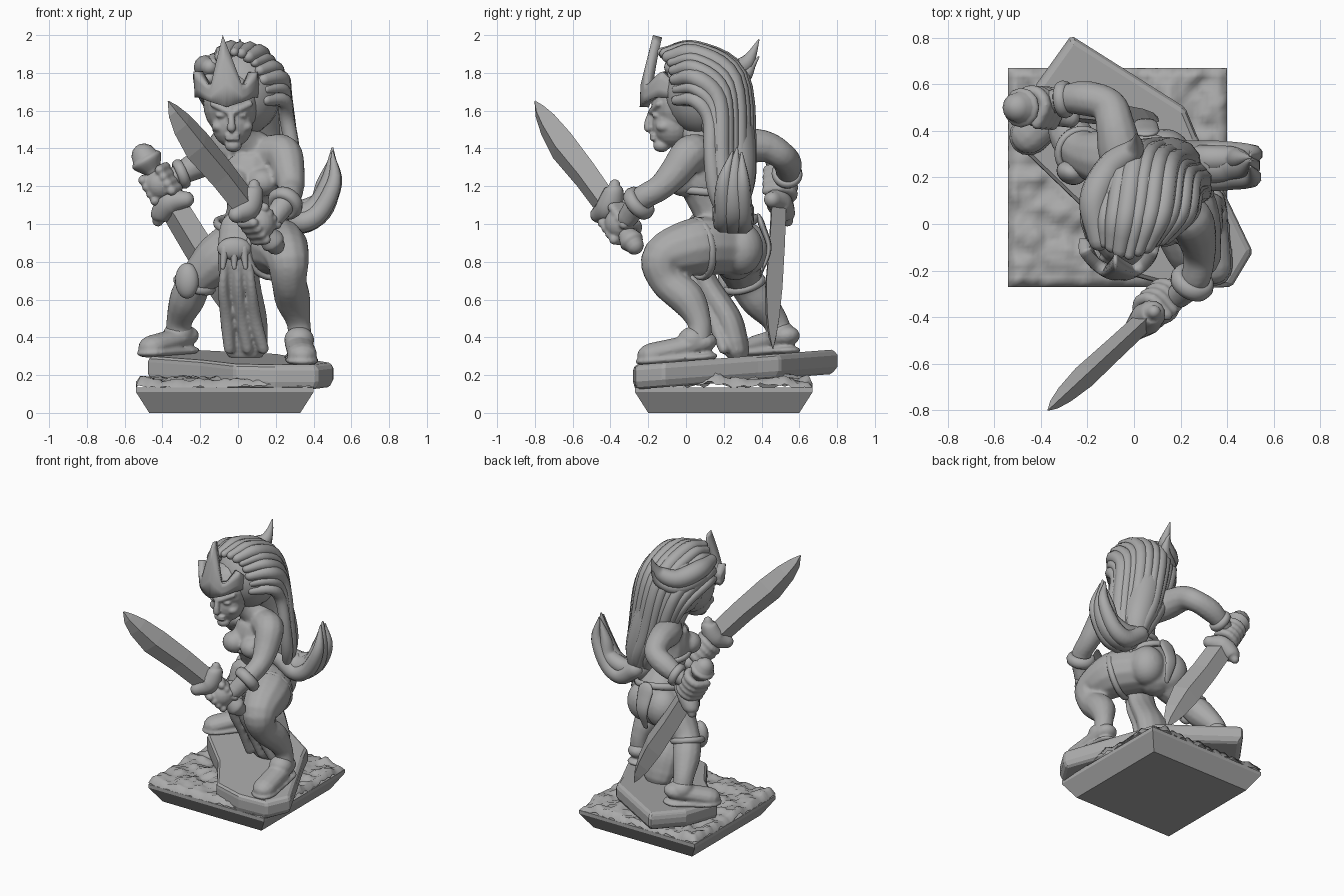
import bpy, bmesh, math
from mathutils import Vector, Matrix, noise

default = bpy.data.objects.get("Cube")
if default:
    bpy.data.objects.remove(default, do_unlink=True)

grey = bpy.data.materials.new("stone grey")
grey.use_nodes = True
tone = (0.4, 0.4, 0.4, 1)
grey.diffuse_color = tone
grey.node_tree.nodes["Principled BSDF"].inputs["Base Color"].default_value = tone


def finish(name, bm, voxel=0, smooth=True, bevel=0, solid=0):
    """Turn a bmesh into a named object with optional modifiers."""
    bmesh.ops.recalc_face_normals(bm, faces=bm.faces)
    mesh = bpy.data.meshes.new(name)
    bm.to_mesh(mesh)
    bm.free()
    mesh.materials.append(grey)
    obj = bpy.data.objects.new(name, mesh)
    bpy.context.collection.objects.link(obj)
    for face in mesh.polygons:
        face.use_smooth = smooth
    if voxel:
        remesh = obj.modifiers.new("blend", "REMESH")
        remesh.mode = "VOXEL"
        remesh.voxel_size = voxel
        remesh.use_smooth_shade = True
        soften = obj.modifiers.new("soften", "SMOOTH")
        soften.iterations = 3
    if solid:
        obj.modifiers.new("thickness", "SOLIDIFY").thickness = solid
    if bevel:
        obj.modifiers.new("worn edges", "BEVEL").width = bevel


def ball(bm, centre, size, turn=0):
    place = Matrix.Translation(centre) @ Matrix.Rotation(turn, 4, "Z") @ Matrix.Diagonal((*size, 1))
    bmesh.ops.create_uvsphere(bm, u_segments=20, v_segments=12, radius=1, matrix=place)


def loft(bm, rings):
    rows = [[bm.verts.new(p) for p in ring] for ring in rings]
    for a, b in zip(rows, rows[1:]):
        for i in range(len(a)):
            j = (i + 1) % len(a)
            bm.faces.new((a[i], a[j], b[j], b[i]))
    bm.faces.new(rows[0])
    bm.faces.new(rows[-1])


def tube(bm, points, side=(1, 0, 0), flat=1, sides=12, steps=5):
    """Round-ended tapering tube through (x, y, z, radius) points."""
    pts = [Vector(p) for p in points]
    pts = [pts[0] * 2 - pts[1]] + pts + [pts[-1] * 2 - pts[-2]]
    path = []
    for a, b, c, d in zip(pts, pts[1:], pts[2:], pts[3:]):
        for k in range(steps):
            t = k / steps
            path.append((b * 2 + (c - a) * t + (a * 2 - b * 5 + c * 4 - d) * t * t
                         + (b * 3 - a - c * 3 + d) * t ** 3) / 2)
    path.append(pts[-2])
    spine = [(p.to_3d(), max(p.w, 0.004)) for p in path]
    first, last = spine[0], spine[-1]
    start = (spine[1][0] - first[0]).normalized()
    stop = (last[0] - spine[-2][0]).normalized()
    caps = [(math.sin(k), math.cos(k)) for k in (1.4, 1.0, 0.5)]
    spine = ([(first[0] - start * first[1] * s, first[1] * c) for s, c in caps] + spine
             + [(last[0] + stop * last[1] * s, last[1] * c) for s, c in reversed(caps)])
    rings, u = [], Vector(side)
    for i, (p, r) in enumerate(spine):
        ahead = (spine[min(i + 1, len(spine) - 1)][0] - spine[max(i - 1, 0)][0]).normalized()
        u = (u - ahead * u.dot(ahead)).normalized()
        v = ahead.cross(u)
        turns = [math.tau * k / sides for k in range(sides)]
        rings.append([p + u * r * math.cos(t) + v * r * flat * math.sin(t) for t in turns])
    loft(bm, rings)


def hoop(name, centre, axis, radius, thick):
    """Closed ring used for bracelets, bands and belts."""
    spin = Vector(axis).to_track_quat("Z", "Y").to_matrix()
    bm = bmesh.new()
    rows = []
    for i in range(28):
        a = math.tau * i / 28
        out = Vector((math.cos(a), math.sin(a), 0))
        row = []
        for k in range(8):
            b = math.tau * k / 8
            p = out * (radius + thick * math.cos(b)) + Vector((0, 0, thick * 1.3 * math.sin(b)))
            row.append(bm.verts.new(spin @ p + Vector(centre)))
        rows.append(row)
    for i in range(28):
        a, b = rows[i - 1], rows[i]
        for k in range(8):
            bm.faces.new((a[k - 1], a[k], b[k], b[k - 1]))
    finish(name, bm)


def sword(name, base, tip, edge, grip, knob):
    """Curved diamond-section blade with guard, grip and pommel."""
    base, tip = Vector(base), Vector(tip)
    along = (tip - base).normalized()
    wide = Vector(edge)
    wide = (wide - along * wide.dot(along)).normalized()
    thin = along.cross(wide)
    bm = bmesh.new()
    outline = ((0, -.08, .085), (.3, -.09, .085), (.6, -.115, .075), (.8, -.09, .055), (.92, -.055, .03), (1, -.004, .004))
    rings = []
    for t, low, high in outline:
        p, depth = base.lerp(tip, t), 0.27 * (high - low)
        mid = p + wide * (low + high) / 2
        rings.append([p + wide * low, mid + thin * depth, p + wide * high, mid - thin * depth])
    loft(bm, rings)
    finish(name + "_blade", bm, smooth=False)
    bm = bmesh.new()
    tube(bm, [(*(base + wide * w - along * b), r) for w, b, r in
              ((-.08, -.01, .045), (0, .02, .07), (.09, -.01, .055), (.12, -.03, .03))], side=along)
    tube(bm, [(*(base - along * grip * t), .04) for t in (0, .5, 1)])
    tube(bm, [(*(base - along * (grip + t)), r) for t, r in ((-.06, .045), (0, knob), (.03, knob * .8))])
    finish(name + "_hilt", bm)
    return along, wide, thin


# Square plinth with a tapered foot
bm = bmesh.new()
loft(bm, [[(sx * h - .07, sy * h + .2, z) for sx, sy in ((-1, -1), (1, -1), (1, 1), (-1, 1))]
          for h, z in ((.4, 0), (.47, .11), (.47, .135))])
finish("plinth", bm, smooth=False)

# Broken ground on top of the plinth
bm = bmesh.new()
bmesh.ops.create_grid(bm, x_segments=44, y_segments=44, size=.47, matrix=Matrix.Translation((-.07, .2, .13)))
for v in bm.verts:
    lump = noise.noise(v.co * 9) * .03 + abs(noise.noise(v.co * 18)) * .04
    v.co.z += .04 + lump
    if v.is_boundary:
        v.co.z = .13 + abs(lump)
finish("rubble", bm)

# Tilted rock slab
bm = bmesh.new()
plan = ((-.42, .6), (-.27, .81), (.22, .5), (.27, .38), (.51, -.12), (.42, -.27), (.2, -.28), (-.02, -.22), (-.2, .05), (-.48, .32))
loft(bm, [[(x * s, y * s, .265 + .075 * y + drop) for x, y in plan] for s, drop in ((.96, -.12), (1, -.08), (1, -.02), (.97, .01))])
finish("rock_slab", bm, smooth=False, bevel=.012)

# Torso, legs and arms blended into one body
bm = bmesh.new()
tube(bm, [(.04, .25, .85, .15), (.05, .22, .95, .155), (.06, .14, 1.08, .12), (.07, .09, 1.24, .145),
          (.08, .12, 1.37, .135), (.02, .04, 1.47, .07), (-.02, -.02, 1.56, .07)], flat=.9)
for x, y in ((-.02, -.005), (.13, -.015)):
    ball(bm, (x, y, 1.22), (.085, .085, .075))
for x, y in ((-.04, .32), (.13, .29)):
    ball(bm, (x, y, .87), (.12, .12, .14))
tube(bm, [(.12, .2, .88, .15), (.21, .05, .88, .155), (.26, -.12, .82, .12), (.27, -.1, .7, .095),
          (.29, .01, .6, .095), (.32, .07, .48, .065), (.33, .07, .38, .065)])
tube(bm, [(-.03, .27, .87, .14), (-.12, .28, .8, .13), (-.22, .31, .7, .095), (-.27, .38, .6, .095),
          (-.31, .47, .49, .07), (-.31, .5, .4, .07)])
tube(bm, [(.16, .08, 1.37, .1), (.24, .02, 1.37, .1), (.27, -.06, 1.27, .085), (.28, -.14, 1.19, .07),
          (.26, -.24, 1.13, .065), (.19, -.31, 1.03, .055)])
tube(bm, [(.02, .18, 1.38, .1), (-.05, .29, 1.41, .1), (-.08, .42, 1.41, .085), (-.11, .51, 1.36, .075),
          (-.22, .54, 1.31, .075), (-.33, .53, 1.25, .055), (-.4, .5, 1.21, .05)])
finish("body", bm, voxel=.013)

# Shoes with thick soles
for name, heel, toe in (("left_shoe", (.32, .09), (.34, -.18)), ("right_shoe", (-.28, .53), (-.45, .38))):
    bm = bmesh.new()
    heel, toe = Vector((*heel, 0)), Vector((*toe, 0))
    stations = [(heel.lerp(toe, t), t) for t in (0, .35, .7, 1)]
    ground = [.29 + .075 * p.y for p, t in stations]
    side = (toe - heel).cross((0, 0, 1))
    tube(bm, [(p.x, p.y, g + .075 - .04 * t, .075 + .005 * t) for (p, t), g in zip(stations, ground)], side, .75)
    tube(bm, [(p.x, p.y, g, .08 + .01 * t) for (p, t), g in zip(stations, ground)], side, .3)
    mid = heel.lerp(toe, .2)
    ball(bm, (mid.x, mid.y, ground[0] + .09), (.08, .08, .07))
    finish(name, bm, voxel=.01)

# Head and face
bm = bmesh.new()
ball(bm, (-.035, -.01, 1.64), (.15, .175, .18))
ball(bm, (-.03, -.07, 1.53), (.11, .11, .125))
ball(bm, (-.025, -.13, 1.415), (.045, .045, .035))
tube(bm, [(-.04, -.18, 1.6, .018), (-.035, -.2, 1.54, .02), (-.035, -.2, 1.51, .025)])
for z in (1.45, 1.47):
    ball(bm, (-.03, -.168, z), (.042, .025, .012))
for s in (-1, 1):
    tube(bm, [(-.035 + s * .02, -.185, 1.595, .016), (-.035 + s * .1, -.145, 1.635, .016)])
    ball(bm, (-.035 + s * .055, -.157, 1.575), (.03, .022, .014), s * .4)
    ball(bm, (-.03 + s * .07, -.115, 1.515), (.04, .045, .03))
finish("head", bm, voxel=.008)

# Pointed crown plate
bm = bmesh.new()
rows = []
for i in range(49):
    a = (i - 24) / 24 * 1.5
    spike = max(0, 1 - abs(a) / .5) * .26
    wing = max(0, 1 - abs(abs(a) - 1.1) / .45) * .07
    low, high = 1.62 + .05 * min(abs(a), 1), 1.74 + spike + wing
    row = []
    for k in range(4):
        z = low + (high - low) * k / 3
        flare = 1 + wing * k * .5
        lean = .25 * max(0, z - 1.72)
        row.append(bm.verts.new((-.06 + .17 * math.sin(a) * flare - lean * .3, -.055 - .19 * math.cos(a) * flare + lean, z)))
    rows.append(row)
for a, b in zip(rows, rows[1:]):
    for k in range(3):
        bm.faces.new((a[k], b[k], b[k + 1], a[k + 1]))
finish("crown", bm, solid=.05)

# Hair mass and the uneven locks sweeping over it
bm = bmesh.new()
ball(bm, (.02, .1, 1.7), (.21, .22, .235))
tube(bm, [(.05, .17, 1.65, .17), (.13, .25, 1.42, .12), (.19, .26, 1.2, .1), (.2, .24, 1.02, .05)])
for i in range(14):
    a = (i - 6) / 6 * 1.4
    s, c = math.sin(a), math.cos(a)
    fat, back = .034 + .007 * (i % 3), .07 * max(s, 0)
    tube(bm, [(-.02 + .17 * s, -.13 + .08 * abs(s), 1.67 + .24 * c, fat * .7), (.02 + .22 * s, .05, 1.67 + .26 * c, fat),
              (.06 + .2 * s, .2 + .09 * c - back, 1.57 + .22 * c, fat), (.14 + .15 * s, .23 + .1 * c - back * 1.3, 1.37, fat),
              (.2 + .09 * s, .23 + .08 * c - back, 1.17, fat), (.2 + .05 * s, .21 + .05 * c, .95 + .04 * (i % 3), .01)], sides=8)
finish("hair", bm)

# Lock wrapping the right side of the head and ending in a raised point
bm = bmesh.new()
for low, fat in ((0, .065), (.06, .05)):
    tube(bm, [(-.15, -.07, 1.83 - low, fat * .7), (-.17, .1, 1.83 - low, fat), (-.1, .24, 1.8 - low, fat),
              (-.01, .31, 1.84 - low, fat * .75), (.01, .35, 1.9 - low, fat * .4), (.01, .385, 1.975 - low * 1.5, .004)])
finish("pointed_lock", bm)

# Upswept lock beside the hip
bm = bmesh.new()
for shift, dy in ((0, 0), (.025, .05), (.02, -.05), (-.035, .03)):
    fat = .06 if shift else .085
    tube(bm, [(.2, .25 + dy, 1.08, fat), (.32, .25 + dy, 1.03 - shift, fat), (.43, .25 + dy, 1.08 - shift, fat * .9),
              (.49 + shift, .25 + dy, 1.22, fat * .65), (.5, .27 + dy / 2, 1.4 - abs(shift), .006)], sides=9)
finish("swept_lock", bm)

# Loincloth, its folds, ornament and the rear strip
bm = bmesh.new()
tube(bm, [(0, .06, .97, .1), (.0, .05, .85, .11), (.01, .11, .68, .11), (.03, .22, .5, .125), (.04, .26, .37, .12)], flat=.6)
for x in (-.08, .0, .07):
    tube(bm, [(x * .7, .0, .88, .015), (x, .04, .68, .025), (x + .02, .14, .5, .035), (x * 1.2 + .05, .2, .34, .03)])
finish("loincloth", bm, voxel=.01)
bm = bmesh.new()
ball(bm, (-.02, -.01, .87), (.09, .04, .06))
for s in (-1, 0, 1):
    tube(bm, [(-.02 + s * .05, -.02, .87, .025), (-.02 + s * .06, -.03, .77, .012)])
finish("skull_ornament", bm)
bm = bmesh.new()
tube(bm, [(.05, .4, 1.0, .06), (.05, .44, .87, .045), (.05, .4, .74, .02)], flat=.3)
finish("rear_strip", bm)

# Belt, straps, bracelets and knee guard
hoop("belt", (.05, .21, .99), (.1, -.25, 1), .165, .018)
hoop("chest_band", (.07, .1, 1.17), (0, .1, 1), .14, .016)
hoop("thigh_strap", (.19, .07, .87), (.5, -1, -.15), .155, .016)
hoop("left_bracelet", (.25, -.25, 1.11), (.4, .7, .6), .068, .03)
hoop("right_bracelet", (-.3, .535, 1.265), (1, .1, .4), .06, .022)
hoop("knee_strap", (-.23, .31, .68), (-.3, .3, -1), .1, .016)
bm = bmesh.new()
ball(bm, (-.27, .22, .7), (.065, .05, .095), -.4)
finish("knee_guard", bm)

# Swords and the fists that hold them
hands = (("left", (.04, -.42, 1.1), (-.37, -.8, 1.65), (0, 0, 1), .27, .14, .065),
         ("right", (-.345, .49, 1.1), (.1, .46, .34), (-1, .5, -.5), .27, .13, .085))
for name, base, tip, edge, grip, reach, knob in hands:
    along, wide, thin = sword(name + "_sword", base, tip, edge, grip, knob)
    bm = bmesh.new()
    palm = Vector(base) - along * reach
    ball(bm, palm, (.085, .08, .085))
    for k in range(4):
        p = palm + along * (k - 1.5) * .042
        bend = [p + thin * .075 * math.cos(t) + wide * .07 * math.sin(t) for t in (-2.2, -1, 0, 1, 2.2)]
        tube(bm, [(*q, .028) for q in bend], side=along, sides=8, steps=3)
    finish(name + "_fist", bm, voxel=.008)
